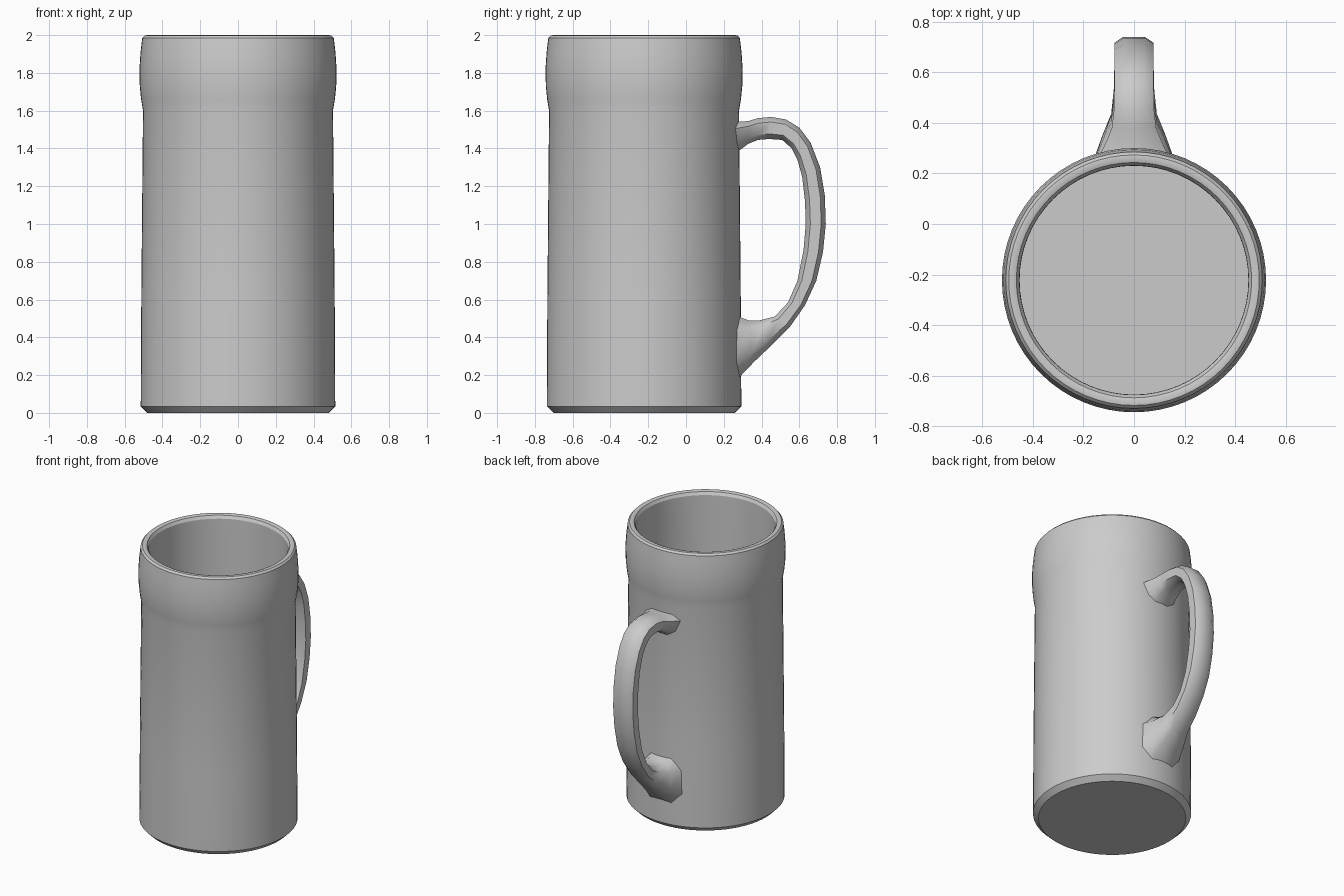
import bpy, bmesh, math

if "Cube" in bpy.data.objects:
    bpy.data.objects.remove(bpy.data.objects["Cube"])

CY = -0.222      # axis of the mug body
SIDES = 64       # around the body
H_SIDES = 8      # around the handle

clay = bpy.data.materials.new("plain grey")
clay.use_nodes = True
GREY = (0.6, 0.6, 0.6, 1)
clay.diffuse_color = GREY
clay.node_tree.nodes["Principled BSDF"].inputs["Base Color"].default_value = GREY


def skin(name, rings, angle):
    """Join successive closed rings of points and cap both ends."""
    bm = bmesh.new()
    loops = [[bm.verts.new(p) for p in ring] for ring in rings]
    n = len(rings[0])
    for a, b in zip(loops, loops[1:]):
        for i in range(n):
            j = (i + 1) % n
            bm.faces.new((a[i], a[j], b[j], b[i]))
    bm.faces.new(loops[0])
    bm.faces.new(loops[-1])
    bmesh.ops.recalc_face_normals(bm, faces=bm.faces)
    mesh = bpy.data.meshes.new(name)
    bm.to_mesh(mesh)
    bm.free()
    mesh.materials.append(clay)
    obj = bpy.data.objects.new(name, mesh)
    bpy.context.collection.objects.link(obj)
    bpy.ops.object.select_all(action='DESELECT')
    obj.select_set(True)
    bpy.context.view_layer.objects.active = obj
    bpy.ops.object.shade_smooth_by_angle(angle=math.radians(angle))
    return obj


# Mug body: outside wall, rounded rim, inside wall and floor
profile = [(0.48, 0), (0.515, 0.035), (0.512, 0.6), (0.503, 1.6),
           (0.513, 1.66), (0.52, 1.73), (0.522, 1.82), (0.516, 1.91),
           (0.507, 1.985), (0.495, 1.998), (0.48, 2.0), (0.465, 1.995),
           (0.453, 1.975), (0.452, 1.9), (0.452, 0.1)]
turns = [2 * math.pi * i / SIDES for i in range(SIDES)]
skin("mug_body", [[(r * math.cos(t), CY + r * math.sin(t), z) for t in turns]
                  for r, z in profile], 30)

# Handle: outer (y, z), inner (y, z), half width on outer and inner side
sections = [
    (0.28, 1.54, 0.28, 1.38, 0.16, 0.09),
    (0.33, 1.545, 0.33, 1.425, 0.115, 0.085),
    (0.38, 1.56, 0.38, 1.445, 0.09, 0.08),
    (0.45, 1.567, 0.44, 1.45, 0.08, 0.078),
    (0.53, 1.553, 0.51, 1.445, 0.078, 0.078),
    (0.60, 1.51, 0.56, 1.40, 0.078, 0.078),
    (0.66, 1.43, 0.59, 1.34, 0.078, 0.078),
    (0.71, 1.30, 0.615, 1.25, 0.078, 0.078),
    (0.735, 1.15, 0.63, 1.12, 0.078, 0.078),
    (0.74, 1.00, 0.634, 1.00, 0.078, 0.078),
    (0.725, 0.85, 0.622, 0.86, 0.078, 0.078),
    (0.69, 0.70, 0.59, 0.70, 0.078, 0.078),
    (0.63, 0.57, 0.54, 0.585, 0.078, 0.078),
    (0.55, 0.455, 0.47, 0.51, 0.08, 0.08),
    (0.45, 0.355, 0.39, 0.49, 0.09, 0.09),
    (0.36, 0.27, 0.33, 0.49, 0.125, 0.12),
    (0.28, 0.17, 0.28, 0.515, 0.165, 0.155),
]


def soft(v):
    """Squared-off circle coordinate, scaled so the flats reach 1."""
    return math.copysign(abs(v) ** 0.7, v) / math.cos(math.pi / H_SIDES) ** 0.7


rings = []
for k, (oy, oz, iy, iz, ow, iw) in enumerate(sections):
    ring = []
    for s in range(H_SIDES):
        t = 2 * math.pi * (s + 0.5) / H_SIDES
        f = (soft(math.sin(t)) + 1) / 2
        x = soft(math.cos(t)) * (iw + (ow - iw) * f)
        y, z = iy + (oy - iy) * f, iz + (oz - iz) * f
        if k in (0, len(sections) - 1):      # ends follow the round wall
            y = CY + math.sqrt(0.495 ** 2 - x * x)
        ring.append((x, y, z))
    rings.append(ring)
skin("handle", rings, 50)
